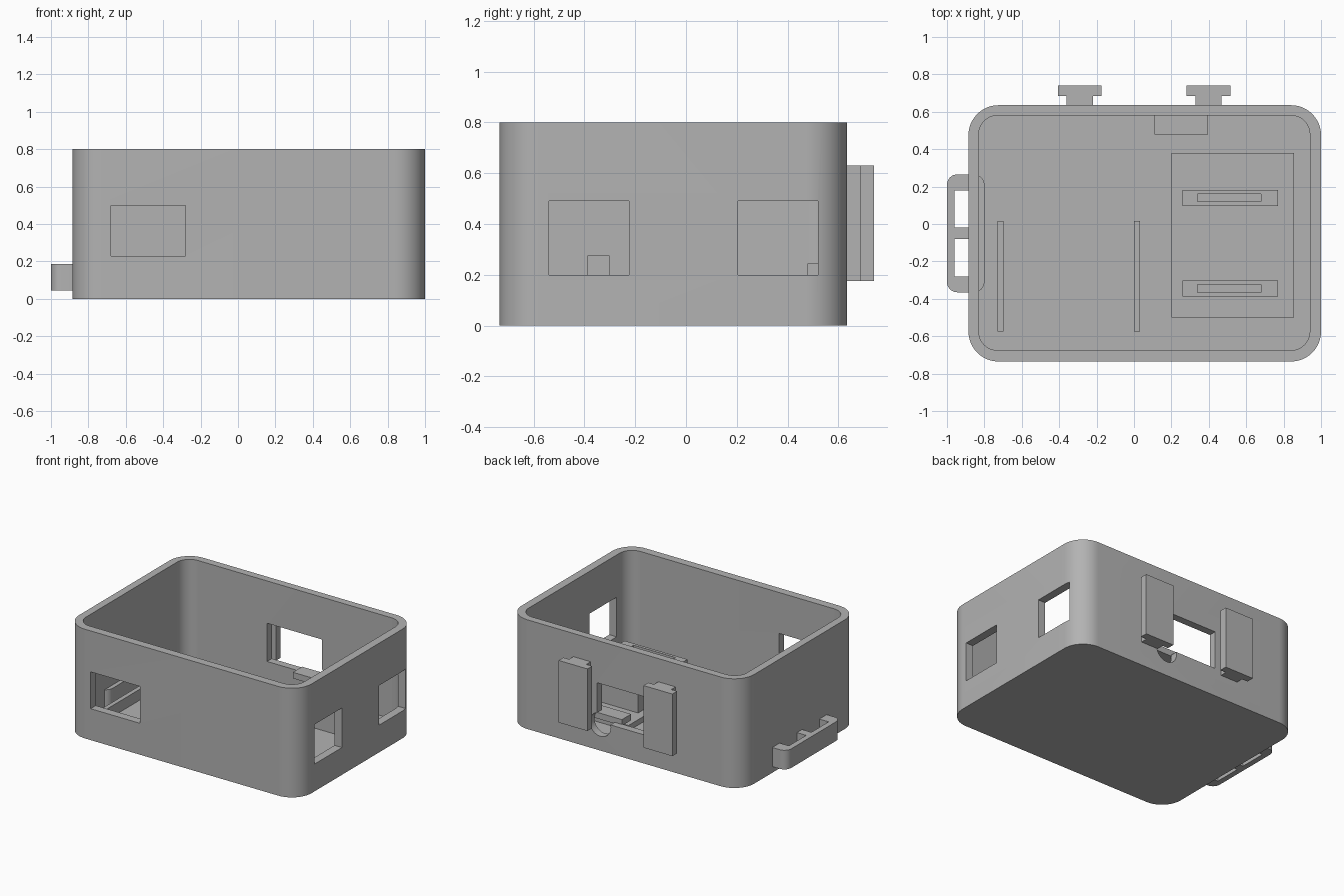
import bpy, bmesh
from math import pi, sin, cos, radians
from mathutils import Matrix

cube = bpy.data.objects.get("Cube")
if cube:
    bpy.data.objects.remove(cube, do_unlink=True)

grey = bpy.data.materials.new("plain grey plastic")
grey.use_nodes = True
COLOR = (0.45, 0.45, 0.45, 1)
grey.diffuse_color = COLOR
grey.node_tree.nodes["Principled BSDF"].inputs["Base Color"].default_value = COLOR


def finish(name, bm):
    bmesh.ops.recalc_face_normals(bm, faces=bm.faces)
    mesh = bpy.data.meshes.new(name)
    bm.to_mesh(mesh)
    bm.free()
    mesh.materials.append(grey)
    obj = bpy.data.objects.new(name, mesh)
    bpy.context.scene.collection.objects.link(obj)
    return obj


def prism(name, outline, z0, z1):
    """Extrude a flat outline upwards."""
    bm = bmesh.new()
    face = bm.faces.new([bm.verts.new((x, y, z0)) for x, y in outline])
    ext = bmesh.ops.extrude_face_region(bm, geom=[face])
    verts = [g for g in ext["geom"] if isinstance(g, bmesh.types.BMVert)]
    bmesh.ops.translate(bm, verts=verts, vec=(0, 0, z1 - z0))
    return finish(name, bm)


def rounded(x0, x1, y0, y1, r, steps=12):
    """Outline of a rectangle with round corners."""
    corners = [(x1 - r, y1 - r), (x0 + r, y1 - r), (x0 + r, y0 + r), (x1 - r, y0 + r)]
    return [(cx + r * cos(a), cy + r * sin(a))
            for k, (cx, cy) in enumerate(corners)
            for a in [(k + i / steps) * pi / 2 for i in range(steps + 1)]]


def box(name, x0, x1, y0, y1, z0, z1):
    return prism(name, [(x0, y0), (x1, y0), (x1, y1), (x0, y1)], z0, z1)


def cut(target, *cutters):
    """Subtract cutters from the target and remove them."""
    for c in cutters:
        c.hide_render = True
        mod = target.modifiers.new("cut", "BOOLEAN")
        mod.operation = "DIFFERENCE"
        mod.solver = "EXACT"
        mod.object = c
    bpy.context.view_layer.update()
    graph = bpy.context.evaluated_depsgraph_get()
    mesh = bpy.data.meshes.new_from_object(target.evaluated_get(graph))
    target.modifiers.clear()
    target.data = mesh
    for c in cutters:
        bpy.data.objects.remove(c, do_unlink=True)


def smooth(obj):
    bpy.ops.object.select_all(action="DESELECT")
    obj.select_set(True)
    bpy.context.view_layer.objects.active = obj
    bpy.ops.object.shade_smooth_by_angle(angle=radians(30))


FLOOR = 0.06

# Open tray with window openings and a round cable hole
tray = prism("case_shell", rounded(-0.885, 1, -0.735, 0.635, 0.16), 0, 0.8)
bm = bmesh.new()
bmesh.ops.create_cone(bm, cap_ends=True, segments=32, radius1=0.085, radius2=0.085, depth=0.2,
                      matrix=Matrix.Translation((0.25, 0.63, 0.19)) @ Matrix.Rotation(pi / 2, 4, "X"))
cable_hole = finish("cable_hole", bm)
cut(tray,
    prism("cavity", rounded(-0.83, 0.94, -0.675, 0.58, 0.1), FLOOR, 1),
    box("front_opening", -0.68, -0.28, -0.9, -0.6, 0.23, 0.5),
    box("side_opening_a", 0.9, 1.1, -0.54, -0.225, 0.2, 0.49),
    box("side_opening_b", 0.9, 1.1, 0.205, 0.52, 0.2, 0.49),
    box("back_opening", -0.17, 0.275, 0.5, 0.7, 0.21, 0.49),
    cable_hole)
smooth(tray)

# Strap loop through the side wall
loop = prism("strap_loop", rounded(-1, -0.8, -0.365, 0.265, 0.055), 0.045, 0.185)
cut(loop, *[box("loop_gap", -0.96, -0.87, y, y + 0.2, 0, 0.3) for y in (-0.28, -0.02)])
smooth(loop)

# T-shaped mounting rails on the back
for side, cx in (("right", -0.29), ("left", 0.398)):
    half = [(0.07, 0.62), (0.07, 0.685), (0.117, 0.685), (0.117, 0.74)]
    outline = [(cx + x, y) for x, y in half] + [(cx - x, y) for x, y in reversed(half)]
    prism("mounting_rail_" + side, outline, 0.175, 0.63)

# Raised floor plate with two slotted holders
box("floor_plate", 0.2, 0.855, -0.5, 0.38, FLOOR - 0.01, 0.1)
for name, y in (("front", -0.345), ("back", 0.14)):
    holder = box("slotted_holder_" + name, 0.26, 0.77, y - 0.043, y + 0.043, 0.09, 0.275)
    cut(holder, box("slot", 0.34, 0.68, y - 0.021, y + 0.021, 0.2, 0.4))

# Low floor ribs and the ledge behind the back opening
for name, x in (("right", -0.715), ("middle", 0.015)):
    box("floor_rib_" + name, x - 0.016, x + 0.016, -0.575, 0.015, FLOOR - 0.01, 0.14)
box("back_ledge", 0.11, 0.395, 0.478, 0.585, 0.2, 0.245)
